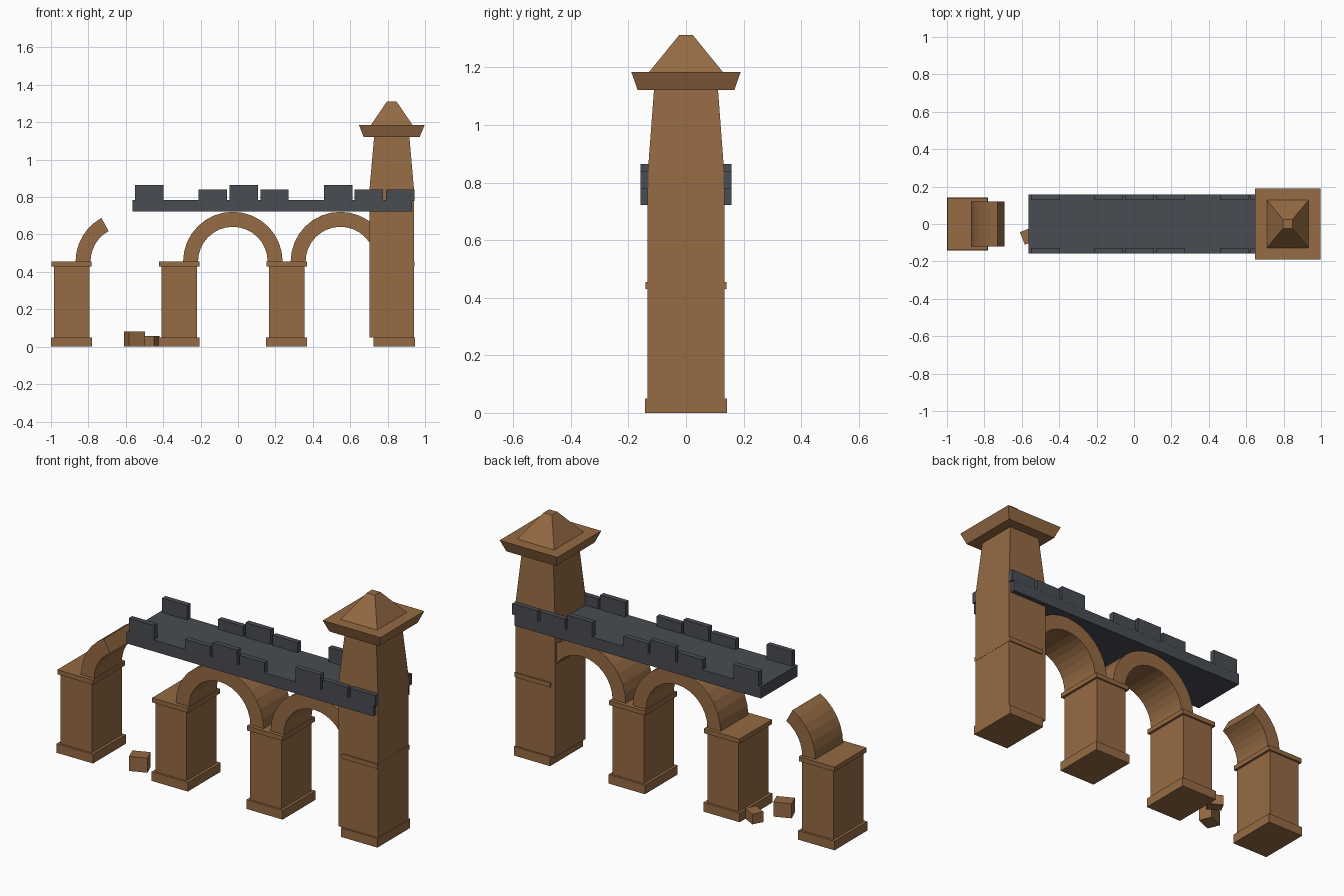
import bpy, bmesh, math

cube = bpy.data.objects.get("Cube")
if cube:
    bpy.data.objects.remove(cube, do_unlink=True)


def make_material(name, colour):
    mat = bpy.data.materials.new(name)
    mat.use_nodes = True
    mat.diffuse_color = (*colour, 1)
    mat.node_tree.nodes["Principled BSDF"].inputs["Base Color"].default_value = (*colour, 1)
    return mat


STONE = make_material("brown stone", (0.30, 0.145, 0.057))
SLATE = make_material("dark slate", (0.065, 0.072, 0.085))


def finish(name, bm, mat):
    bmesh.ops.recalc_face_normals(bm, faces=bm.faces)
    mesh = bpy.data.meshes.new(name)
    bm.to_mesh(mesh)
    bm.free()
    mesh.materials.append(mat)
    obj = bpy.data.objects.new(name, mesh)
    bpy.context.collection.objects.link(obj)
    return obj


def stack(name, x, y, layers, mat):
    """Loft rectangles given as (half width, half depth, height)."""
    bm = bmesh.new()
    rings = [[bm.verts.new((x + sx * hx, y + sy * hy, z))
              for sx, sy in ((-1, -1), (1, -1), (1, 1), (-1, 1))]
             for hx, hy, z in layers]
    for low, high in zip(rings, rings[1:]):
        for i in range(4):
            j = (i + 1) % 4
            bm.faces.new((low[i], low[j], high[j], high[i]))
    bm.faces.new(rings[0][::-1])
    bm.faces.new(rings[-1])
    return finish(name, bm, mat)


def block(name, x, y, hx, hy, z0, z1, mat):
    return stack(name, x, y, [(hx, hy, z0), (hx, hy, z1)], mat)


def arch(name, x, start, end, steps):
    """Curved stone band swept between two angles, in degrees."""
    bm = bmesh.new()
    rings = []
    for i in range(steps + 1):
        a = math.radians(start + (end - start) * i / steps)
        rings.append([bm.verts.new((x + r * math.cos(a), y, SPRING + r * math.sin(a)))
                      for r, y in ((0.186, -0.12), (0.266, -0.12), (0.266, 0.12), (0.186, 0.12))])
    for p, q in zip(rings, rings[1:]):
        for i in range(4):
            j = (i + 1) % 4
            bm.faces.new((p[i], p[j], q[j], q[i]))
    bm.faces.new(rings[0])
    bm.faces.new(rings[-1][::-1])
    return finish(name, bm, STONE)


SPRING = 0.455
SPACING = 0.575
FIRST = -0.89

# Piers with base and cap
for i in range(4):
    x = FIRST + i * SPACING
    block(f"pier_base_{i + 1}", x, 0, 0.11, 0.142, 0, 0.05, STONE)
    block(f"pier_shaft_{i + 1}", x, 0, 0.095, 0.13, 0.05, 0.43, STONE)
    block(f"pier_cap_{i + 1}", x, 0, 0.108, 0.14, 0.43, SPRING, STONE)

# Arches, the first one broken off
arch("broken_arch", FIRST + SPACING / 2, 180, 118.7, 6)
for i in (1, 2):
    arch(f"arch_{i}", FIRST + (i + 0.5) * SPACING, 180, 0, 16)

# Tower and its roof
TOWER = 0.822
stack("tower_shaft", TOWER, 0,
      [(0.12, 0.133, 0.05), (0.12, 0.133, 0.83), (0.094, 0.111, 1.125)], STONE)
stack("roof_slab", TOWER, 0, [(0.15, 0.168, 1.122), (0.175, 0.19, 1.184)], STONE)
stack("roof_peak", TOWER, 0, [(0.112, 0.128, 1.184), (0.025, 0.024, 1.312)], STONE)

# Walkway
block("walkway", 0.183, 0, 0.748, 0.158, 0.722, 0.785, SLATE)

# Battlements along both edges: centre and top height
for n, (x, top) in enumerate([(-0.475, 0.865), (-0.135, 0.84), (0.03, 0.865), (0.195, 0.84),
                              (0.535, 0.865), (0.70, 0.84), (0.867, 0.84)]):
    for side, y in (("front", -0.144), ("back", 0.144)):
        block(f"{side}_battlement_{n + 1}", x, y, 0.076, 0.0145, 0.78, top, SLATE)

# Fallen stones
for name, x, y, hx, hy, h, turn in (("fallen_stone_large", -0.553, -0.06, 0.047, 0.036, 0.08, 22),
                                    ("fallen_stone_small", -0.47, 0.08, 0.04, 0.031, 0.056, -28)):
    stone = block(name, 0, 0, hx, hy, 0, h, STONE)
    stone.location = (x, y, 0)
    stone.rotation_euler.z = math.radians(turn)
